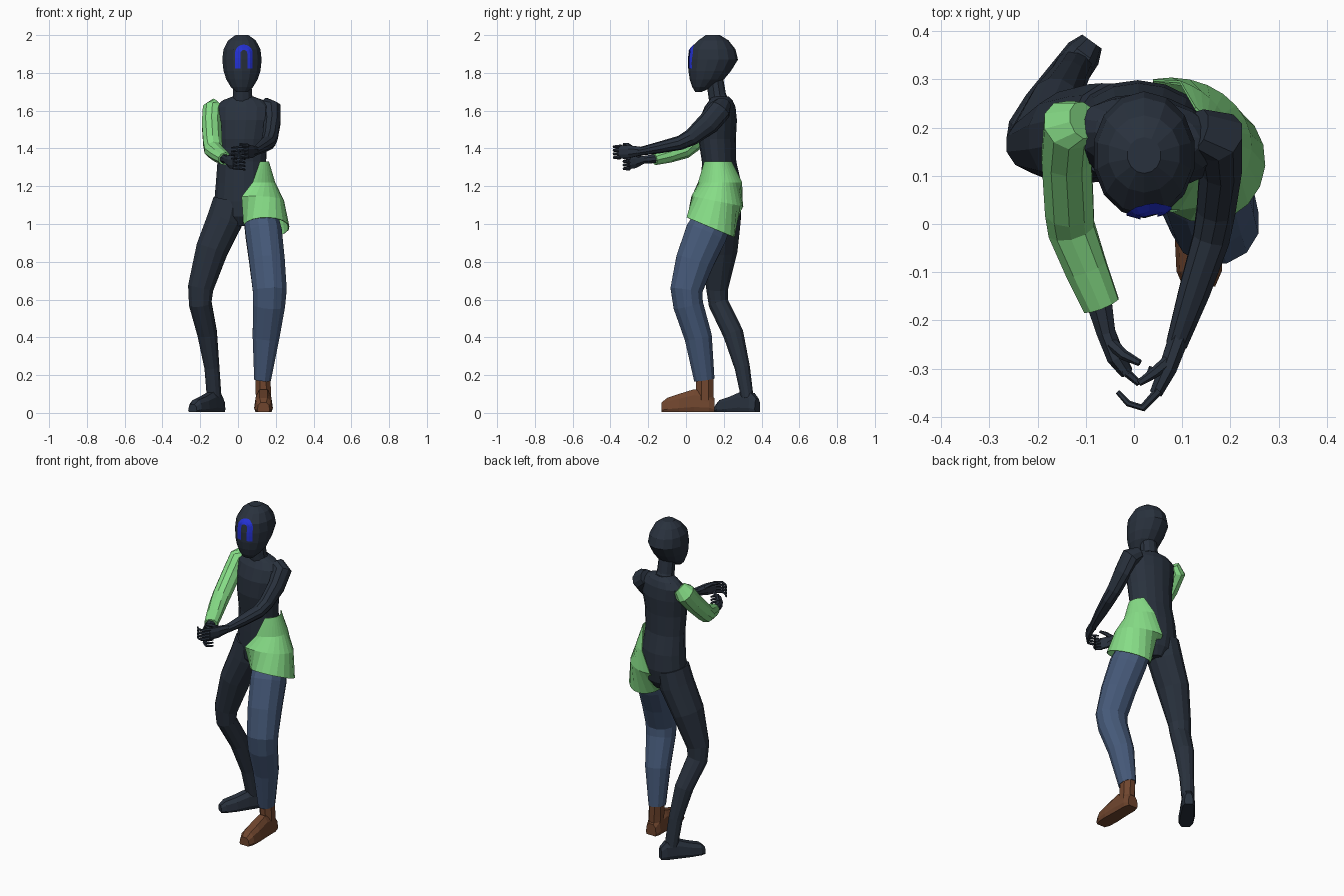
import bpy, bmesh, math
from mathutils import Vector
from mathutils.bvhtree import BVHTree


def material(name, rgb):
    m = bpy.data.materials.new(name)
    m.diffuse_color = (*rgb, 1)
    return m


DARK = material("dark navy", (0.022, 0.031, 0.047))
GREEN = material("light green", (0.24, 0.72, 0.24))
BLUE = material("denim blue", (0.06, 0.10, 0.19))
BROWN = material("brown leather", (0.16, 0.06, 0.027))
MARK = material("bright blue", (0.017, 0.03, 0.65))


def loft(name, rings, mat, closed=True):
    """Skin a list of equal point rings; closed rings get end caps."""
    bm = bmesh.new()
    rows = [[bm.verts.new(p) for p in r] for r in rings]
    n = len(rows[0])
    for a, b in zip(rows, rows[1:]):
        for i in range(n if closed else n - 1):
            j = (i + 1) % n
            bm.faces.new((a[i], a[j], b[j], b[i]))
    if closed:
        bm.faces.new(rows[0])
        bm.faces.new(rows[-1])
    bmesh.ops.recalc_face_normals(bm, faces=bm.faces)
    me = bpy.data.meshes.new(name)
    bm.to_mesh(me)
    bm.free()
    me.materials.append(mat)
    ob = bpy.data.objects.new(name, me)
    bpy.context.collection.objects.link(ob)
    return ob


def tube(name, pts, mat, sides=10, ref=(1, 0, 0)):
    """Tube through (x, y, z, width radius, depth radius) points."""
    c = [Vector(p[:3]) for p in pts]
    rings = []
    for k, p in enumerate(pts):
        t = (c[min(k + 1, len(c) - 1)] - c[max(k - 1, 0)]).normalized()
        u = Vector(ref)
        u = (u - t * u.dot(t)).normalized()
        v = t.cross(u)
        ang = [2 * math.pi * (i + 0.5) / sides for i in range(sides)]
        rings.append([c[k] + u * p[3] * math.cos(a) + v * p[4] * math.sin(a) for a in ang])
    return loft(name, rings, mat)


def ellipse(cx, cy, z, rx, ry, angles, yaw=0.0, slope=0.0):
    """Horizontal ellipse points, turned by yaw and tilted along y."""
    out = []
    for a in angles:
        x, y = rx * math.cos(a), ry * math.sin(a)
        dx = x * math.cos(yaw) - y * math.sin(yaw)
        dy = x * math.sin(yaw) + y * math.cos(yaw)
        out.append((cx + dx, cy + dy, z + slope * dy))
    return out


def full(n):
    return [2 * math.pi * (i + 0.5) / n for i in range(n)]


def foot(name, heel, heading, sections, mat):
    """Foot from (distance, half width, height) sections along a heading."""
    d = Vector((math.cos(heading), math.sin(heading), 0))
    s = Vector((-d.y, d.x, 0))
    rings = []
    for dist, w, h in sections:
        c = Vector((*heel, 0)) + d * dist
        shape = [(-.85, 0.005), (.85, 0.005), (1, .25 * h), (.85, .75 * h),
                 (.45, h), (-.45, h), (-.85, .75 * h), (-1, .25 * h)]
        rings.append([c + s * w * a + Vector((0, 0, z)) for a, z in shape])
    return loft(name, rings, mat)


# Head: z, front y, back y, half width
HEAD = [(1.70, .048, .085, .032), (1.725, .033, .14, .06), (1.765, .02, .20, .085),
        (1.81, .013, .238, .10), (1.87, .012, .275, .107), (1.925, .02, .262, .10),
        (1.972, .065, .225, .075), (2.0, .105, .18, .035)]
head = loft("head", [ellipse(.021, (f + b) / 2, z, w, (b - f) / 2, full(14))
                     for z, f, b, w in HEAD], DARK)

# Arch-shaped mark projected onto the face
tree = BVHTree.FromPolygons([v.co for v in head.data.vertices],
                            [p.vertices[:] for p in head.data.polygons])


def on_face(x, z):
    hit = tree.ray_cast(Vector((x, -1, z)), Vector((0, 1, 0)))[0]
    return (x, hit.y - .005, z)


path = [(1, -.08), (1, -.05), (1, -.025)]
mark_rows = []
for side in (1, -1):
    legs = [[on_face(.031 + side * r, 1.903 + z) for r in (.018, .032, .047)] for _, z in path]
    if side == 1:
        mark_rows += legs
        for i in range(11):
            a = math.pi * i / 10
            mark_rows.append([on_face(.031 + r * math.cos(a), 1.903 + r * math.sin(a))
                              for r in (.018, .032, .047)])
    else:
        mark_rows += legs[::-1]
loft("face_mark", mark_rows, MARK, closed=False)

# Neck and torso
tube("neck", [(.026, .18, 1.63, .065, .055), (.024, .165, 1.68, .053, .047),
              (.022, .15, 1.78, .05, .045)], DARK)
YAW = math.radians(-9)
TORSO = [(.015, .19, .99, .05, .06), (.02, .187, 1.04, .125, .095), (.02, .19, 1.12, .147, .107),
         (.02, .187, 1.22, .138, .104), (.02, .175, 1.33, .13, .09), (.022, .165, 1.45, .135, .098),
         (.028, .17, 1.55, .15, .098), (.028, .18, 1.62, .15, .08), (.028, .185, 1.655, .11, .06),
         (.026, .18, 1.675, .055, .045)]
loft("torso", [ellipse(x, y, z, rx, ry, full(16), YAW) for x, y, z, rx, ry in TORSO], DARK)

# Half coat flap over one hip: centre, radii, half angle, tilt
FLAP = [(.024, .177, 1.33, .138, .1, 45, 0), (.03, .185, 1.22, .165, .122, 70, 0),
        (.08, .166, 1.12, .162, .135, 108, -.2), (.148, .13, .982, .122, .125, 160, -.42)]
flap = loft("hip_flap", [ellipse(x, y, z, rx, ry,
                                 [math.radians(h * (i / 8 - 1)) for i in range(17)],
                                 YAW / 2, sl) for x, y, z, rx, ry, h, sl in FLAP],
            GREEN, closed=False)
mod = flap.modifiers.new("thickness", "SOLIDIFY")
mod.thickness = .005
mod.offset = 0

# Legs
tube("trouser_leg", [(.115, .16, 1.06, .09, .1), (.136, .107, .95, .1, .115),
                     (.154, .045, .8, .097, .104), (.168, .002, .65, .093, .088),
                     (.164, .012, .57, .088, .082), (.148, .065, .4, .073, .075),
                     (.13, .097, .175, .046, .056)], BLUE, 12)
tube("bare_leg", [(-.045, .195, 1.12, .09, .1), (-.07, .19, 1.02, .098, .103),
                  (-.138, .178, .865, .088, .098), (-.198, .165, .66, .07, .06),
                  (-.2, .172, .58, .062, .055), (-.163, .25, .42, .054, .056),
                  (-.138, .298, .24, .041, .042), (-.126, .325, .08, .04, .034)], DARK, 12)

# Feet
tube("boot_shaft", [(.13, .1, .2, .042, .05), (.134, .1, .12, .044, .05),
                    (.136, .1, .05, .044, .05)], BROWN, 8)
foot("boot", (.135, .152), -math.pi / 2,
     [(0, .035, .075), (.03, .045, .11), (.11, .046, .125), (.19, .05, .1),
      (.25, .047, .08), (.282, .033, .055)], BROWN)
foot("bare_foot", (-.087, .378), math.atan2(-.2, -.145),
     [(0, .025, .075), (.03, .038, .105), (.1, .042, .11), (.17, .046, .085),
      (.235, .042, .068), (.262, .028, .045)], DARK)

# Arms
tube("sleeve", [(-.105, .215, 1.635, .04, .04), (-.135, .205, 1.605, .055, .062),
                (-.14, .14, 1.53, .054, .058), (-.134, .03, 1.43, .053, .054),
                (-.13, -.01, 1.393, .051, .048), (-.1, -.09, 1.366, .046, .042),
                (-.068, -.168, 1.345, .04, .034)], GREEN)
tube("bare_arm", [(.13, .195, 1.63, .045, .045), (.175, .18, 1.605, .056, .062),
                  (.18, .12, 1.535, .046, .06), (.17, .03, 1.46, .042, .045),
                  (.16, -.03, 1.43, .04, .038), (.125, -.14, 1.405, .034, .031),
                  (.088, -.25, 1.383, .023, .022)], DARK)

# Hands: palm path then finger paths, fingers stacked in z
tube("lower_palm", [(-.075, -.15, 1.347, .03, .026), (-.058, -.225, 1.34, .021, .022),
                    (-.038, -.275, 1.33, .02, .038), (-.015, -.308, 1.325, .014, .038)], DARK, 8)
tube("upper_palm", [(.095, -.23, 1.387, .023, .022), (.07, -.3, 1.383, .02, .036),
                    (.045, -.352, 1.382, .014, .038)], DARK, 8)
LOWER = [(-.022, -.302), (.008, -.328), (.03, -.315), (.036, -.296)]
UPPER = [(.052, -.345), (.018, -.381), (-.012, -.372), (-.034, -.348)]
for hand, line, top in (("lower", LOWER, 1.353), ("upper", UPPER, 1.412)):
    for i in range(4):
        tube(f"{hand}_finger_{i + 1}",
             [(x, y, top - .019 * i - .003 * k, .0095 - .0015 * k, .0095 - .0015 * k)
              for k, (x, y) in enumerate(line)], DARK, 6, (0, 0, 1))
tube("lower_thumb", [(-.045, -.25, 1.355, .013, .013), (-.02, -.272, 1.378, .011, .011),
                     (.012, -.288, 1.388, .007, .007)], DARK, 6, (0, 0, 1))
tube("upper_thumb", [(.07, -.285, 1.4, .013, .013), (.04, -.31, 1.42, .011, .011),
                     (.01, -.33, 1.423, .007, .007)], DARK, 6, (0, 0, 1))
